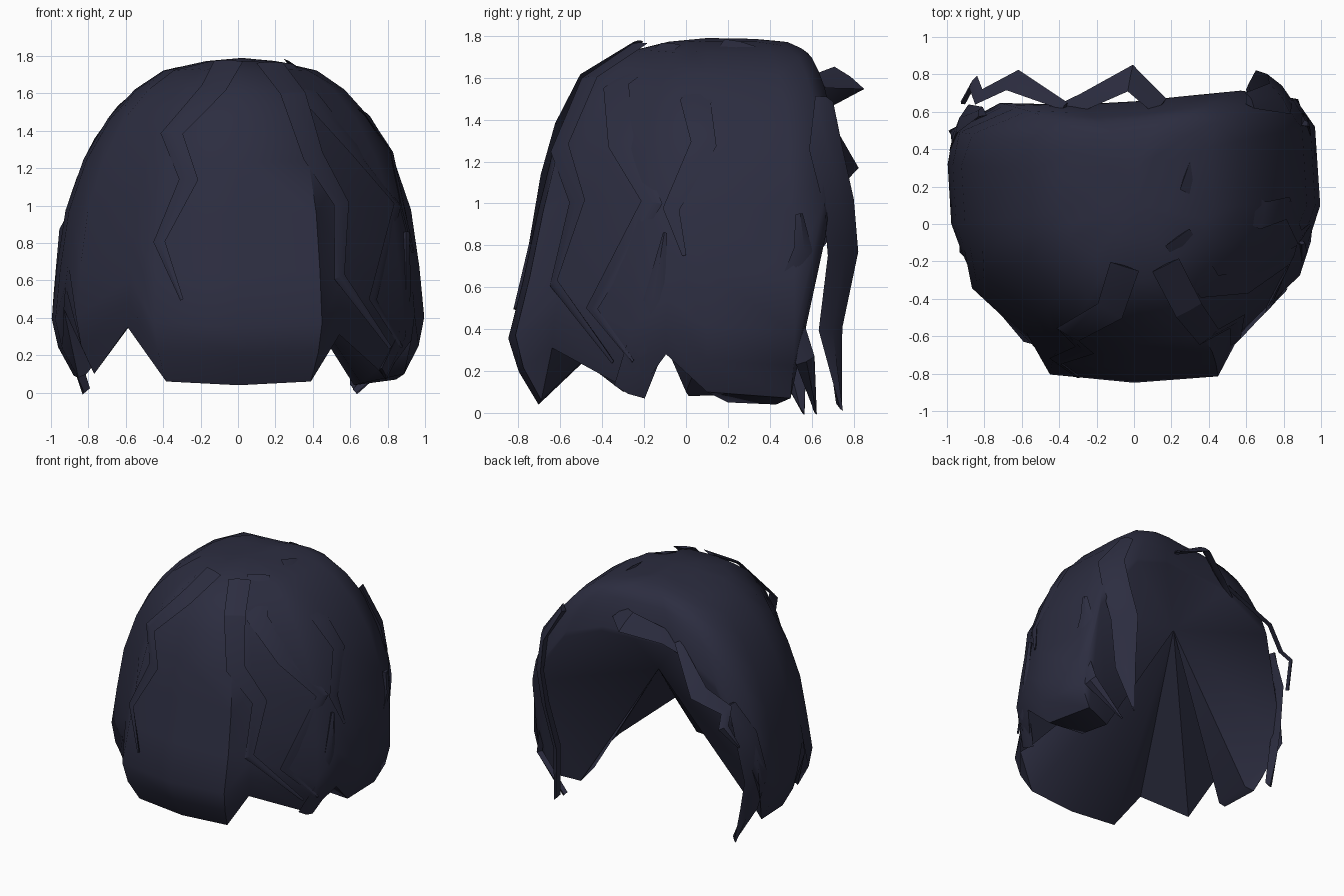
import bpy, bmesh, math
from mathutils import Vector

cube = bpy.data.objects.get("Cube")
if cube:
    bpy.data.objects.remove(cube)

hair = bpy.data.materials.new("dark navy hair")
hair.use_nodes = True
COLOR = (0.025, 0.026, 0.051, 1)
hair.diffuse_color = COLOR
hair.node_tree.nodes["Principled BSDF"].inputs["Base Color"].default_value = COLOR

# Outline of the hair from above, with the height of the lower edge
PLAN = [(0, .72, 1.42), (.35, .75, 1.42), (.7, .76, 1.3), (.93, .68, .85),
        (.97, .52, .07), (1, .1, .1), (.95, -.1, .28), (.89, -.28, .09),
        (.55, -.65, .31), (.45, -.82, .06), (0, -.85, .04), (-.45, -.81, .06),
        (-.59, -.63, .35), (-.87, -.35, .1), (-.94, -.16, .45), (-.98, 0, .08),
        (-1, .32, .09), (-1, .5, .45), (-.85, .68, 1.2), (-.45, .7, 1.42)]
# Height and relative width of the head
PROFILE = [(0, .82), (.18, .94), (.35, 1), (.6, .98), (1, .92), (1.3, .81), (1.5, .68),
           (1.6, .59), (1.72, .42), (1.77, .22), (1.79, 0)]
# Side panels turn inward at the hem
INNER_HEM = {4: (.62, .43, .04), 5: (.66, .2, .05),
             15: (-.81, .0, .1), 16: (-.82, .28, .12)}
CX, CY, TOP = .02, .1, 1.79
N = len(PLAN)


def width_at(z):
    for (z0, w0), (z1, w1) in zip(PROFILE, PROFILE[1:]):
        if z <= z1:
            return w0 + (w1 - w0) * (z - z0) / (z1 - z0)
    return 0


def on_shell(col, z, lift=0):
    i = math.floor(col)
    a, b = Vector(PLAN[i % N]), Vector(PLAN[(i + 1) % N])
    p = a.lerp(b, col - i)
    s = width_at(z)
    dy = p.y - CY
    if dy > 0:
        sy = s ** .35                   # the front stays full up to the crown
    else:                               # the nape is slightly flattened
        sy = s - .075 * math.sin(math.pi * min(max((z - .35) / 1.2, 0), 1))
    q = Vector((CX + (p.x - CX) * s, CY + dy * sy, z))
    return q + (q - Vector((CX, CY, .6))).normalized() * lift


def finish(name, bm, angle):
    bmesh.ops.recalc_face_normals(bm, faces=bm.faces)
    me = bpy.data.meshes.new(name)
    bm.to_mesh(me)
    bm.free()
    me.materials.append(hair)
    ob = bpy.data.objects.new(name, me)
    bpy.context.collection.objects.link(ob)
    bpy.ops.object.select_all(action='DESELECT')
    ob.select_set(True)
    bpy.context.view_layer.objects.active = ob
    bpy.ops.object.shade_smooth_by_angle(angle=math.radians(angle))


# Main shell with a faceted hollow that meets inside the head
bm = bmesh.new()
rows = []
for f in (0, .09, .18, .34, .52, .68, .81, .9, .96, .99):
    rows.append([bm.verts.new(on_shell(c, PLAN[c][2] + (TOP - PLAN[c][2]) * f))
                 for c in range(N)])
crown = bm.verts.new((CX, CY, TOP))
hollow = bm.verts.new((-.04, .4, 1.09))
inner = [bm.verts.new(INNER_HEM[c]) if c in INNER_HEM else rows[0][c] for c in range(N)]
for c in range(N):
    d = (c + 1) % N
    for low, high in zip(rows, rows[1:]):
        bm.faces.new((low[c], low[d], high[d], high[c]))
    bm.faces.new((rows[-1][c], rows[-1][d], crown))
    bm.faces.new((inner[d], inner[c], hollow))
    rim = list(dict.fromkeys((rows[0][d], rows[0][c], inner[c], inner[d])))
    if len(rim) > 2:
        bm.faces.new(rim)
finish("hair_shell", bm, 50)


def lock(name, path, widths, depth=.03):
    """Ridged strand along a path, pointed or cut at its ends by the widths."""
    bm = bmesh.new()
    path = [Vector(p) for p in path]
    rings = []
    for i, p in enumerate(path):
        along = path[min(i + 1, len(path) - 1)] - path[max(i - 1, 0)]
        out = (p - Vector((CX, CY, .7))).normalized()
        side = along.cross(out).normalized() * widths[i] / 2
        rings.append([bm.verts.new(q) for q in
                      (p + side, p + out * depth * .4, p - side, p - out * depth)])
    for a, b in zip(rings, rings[1:]):
        for k in range(4):
            bm.faces.new((a[k], a[(k + 1) % 4], b[(k + 1) % 4], b[k]))
    bm.faces.new(rings[0])
    bm.faces.new(rings[-1])
    finish(name, bm, 30)


# Zigzag strands lying over the shell: column and height, then lift
STRANDS = {
    "back_strand": ([(10.4, 1.74), (10.5, 1.6), (11, 1.36), (10.65, 1.12),
                     (10.95, .8), (10.65, .5)], .035),
    "back_side_strand": ([(9, 1.74), (8.9, 1.58), (8.8, 1.25), (7.9, 1), (8.1, .62),
                          (7.2, .25)], .025),
    "rear_side_strand": ([(7.5, 1.75), (7.8, 1.55), (7.4, 1.29), (6.6, 1.0), (7.5, .5),
                          (6.9, .25)], .012),
    "side_strand": ([(4.4, 1.76), (5.4, 1.48), (5.1, 1.28), (6, .97), (5.6, .75)], .008),
}
for name, (points, lift) in STRANDS.items():
    n = len(points)
    lock(name, [on_shell(c, z, lift) for c, z in points],
         [.16 - .14 * (i / (n - 1)) ** 2 for i in range(n)], .015)

# Fringe pieces bending out over the forehead
lock("fringe_centre", [(.14, .63, 1.58), (-.02, .78, 1.6), (-.28, .65, 1.5),
                       (-.4, .63, 1.4)], [.12, .18, .12, .03], .02)
lock("fringe_side", [(-.37, .63, 1.48), (-.65, .77, 1.2), (-.83, .68, 1.08),
                     (-.86, .76, .98), (-.92, .65, .8)], [.05, .14, .1, .08, .02], .02)

# Long locks framing the face
lock("front_lock_inner", [(.62, .66, 1.5), (.78, .67, 1.25), (.78, .73, 1.0),
                          (.72, .75, .76), (.66, .69, .4), (.62, .74, .02)],
     [.1, .2, .2, .2, .15, .01], .04)
lock("front_lock_outer", [(.92, .54, .95), (.92, .56, .78), (.92, .47, .52),
                          (.89, .57, .25), (.63, .62, 0)],
     [.04, .1, .14, .1, .01], .03)
lock("left_front_lock", [(-.82, .6, 1.1), (-.92, .56, .85), (-.95, .48, .5),
                         (-.9, .5, .25), (-.82, .56, 0)],
     [.06, .18, .2, .16, .01], .04)
# Folded edge beside the side notch
lock("side_lock", [(.9, -.1, .86), (.91, -.15, .55), (.88, -.2, .3),
                   (.78, -.27, .1)], [.02, .1, .18, .16], .04)
